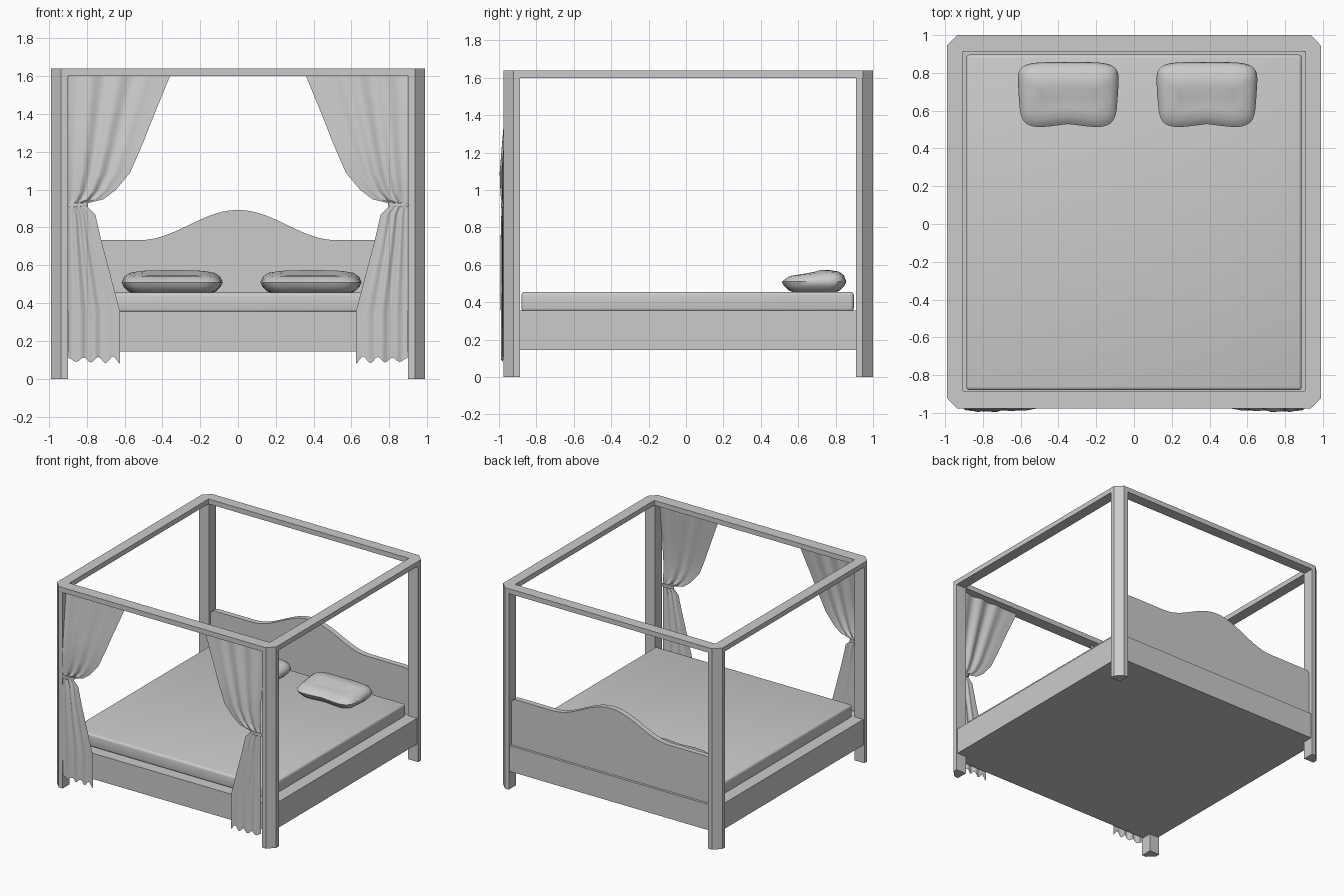
import bpy, bmesh, math

if "Cube" in bpy.data.objects:
    bpy.data.objects.remove(bpy.data.objects["Cube"])

YF, YB, XW = -0.977, 1.0, 0.99      # outer faces of the frame
YC = (YF + YB) / 2


def finish(name, bm, angle=None):
    bmesh.ops.recalc_face_normals(bm, faces=bm.faces)
    me = bpy.data.meshes.new(name)
    bm.to_mesh(me)
    bm.free()
    ob = bpy.data.objects.new(name, me)
    bpy.context.collection.objects.link(ob)
    if angle:
        bpy.ops.object.select_all(action='DESELECT')
        ob.select_set(True)
        bpy.context.view_layer.objects.active = ob
        bpy.ops.object.shade_smooth_by_angle(angle=math.radians(angle))
    return ob


def prism(name, pts, offset, bevel=0):
    """Extrude a closed outline of 3D points by an offset vector."""
    bm = bmesh.new()
    f = bm.faces.new([bm.verts.new(p) for p in pts])
    ext = bmesh.ops.extrude_face_region(bm, geom=[f])
    bmesh.ops.translate(bm, vec=offset, verts=[v for v in ext['geom'] if isinstance(v, bmesh.types.BMVert)])
    if bevel:
        bmesh.ops.bevel(bm, geom=bm.edges[:], offset=bevel, segments=3, profile=0.5, affect='EDGES')
    return finish(name, bm, 40 if bevel else None)


def octagon(inset, c, z):
    x, a, b = XW - inset, YF + inset, YB - inset
    return [(x, a + c, z), (x, b - c, z), (x - c, b, z), (-x + c, b, z),
            (-x, b - c, z), (-x, a + c, z), (-x + c, a, z), (x - c, a, z)]


# Four posts with chamfered outer corners
for sx, side in ((-1, "left"), (1, "right")):
    for sy, y0, end in ((-1, YF, "front"), (1, YB, "back")):
        outline = [(0.09, 0.09), (0.09, 0), (0.055, 0), (0, 0.055), (0, 0.09)]
        prism(f"{end}_{side}_post", [(sx * (XW - u), y0 - sy * v, 0) for u, v in outline], (0, 0, 1.6))

# Canopy frame: octagonal outside, rectangular opening
bm = bmesh.new()
inner_xy = [(0.905, -0.883), (0.905, 0.913), (-0.905, 0.913), (-0.905, -0.883)]
rings = []
for z in (1.6, 1.64):
    rings.append(([bm.verts.new(p) for p in octagon(0, 0.055, z)],
                  [bm.verts.new((x, y, z)) for x, y in inner_xy]))
for o, i in rings:
    for k in range(4):
        a, b = 2 * k, 2 * k + 1
        bm.faces.new((o[a], o[b], i[(k + 1) % 4], i[k]))
        bm.faces.new((o[b], o[(b + 1) % 8], i[(k + 1) % 4]))
for idx in (0, 1):
    lo, hi = rings[0][idx], rings[1][idx]
    n = len(lo)
    for k in range(n):
        bm.faces.new((lo[k], lo[(k + 1) % n], hi[(k + 1) % n], hi[k]))
finish("canopy_frame", bm)

# Bed base and mattress
prism("bed_base", octagon(0.01, 0.055, 0.145), (0, 0, 0.21))
prism("mattress", [(-0.888, -0.88, 0.35), (0.888, -0.88, 0.35), (0.888, 0.897, 0.35), (-0.888, 0.897, 0.35)],
      (0, 0, 0.106), bevel=0.018)

# Headboard with an arched crest
crest = [(-0.897, 0.35), (-0.897, 0.705), (-0.885, 0.725), (-0.86, 0.733)]
for k in range(-12, 13):
    x = 0.52 * k / 12
    crest.append((x, 0.733 + 0.08 * (1 + math.cos(math.pi * k / 12))))
crest += [(-x, z) for x, z in reversed(crest[:4])]
prism("headboard", [(x, 0.925, z) for x, z in crest], (0, 0.045, 0))


# Pillows: stacked rounded-rectangle rings
def pillow(name, cx):
    bm = bmesh.new()
    n, prev, rows = 48, None, []
    for d, z in ((0.055, 0.455), (0.035, 0.463), (0.01, 0.488), (0, 0.51), (0.012, 0.532),
                 (0.04, 0.552), (0.09, 0.56), (0.13, 0.562)):
        row = []
        for k in range(n):
            t = 2 * math.pi * k / n
            c, s = math.cos(t), math.sin(t)
            u = math.copysign(abs(c) ** 0.4, c)
            v = math.copysign(abs(s) ** 0.4, s)
            x = (0.275 - d) * u * (0.955 + 0.045 * v)
            y = 0.682 + (0.175 - d) * v
            if v < 0:
                y += 0.022 * -v * math.exp(-(x / 0.11) ** 2)
            tilt = 0.012 * v if z > 0.53 else 0
            row.append(bm.verts.new((cx + x, y, z + tilt)))
        rows.append(row)
    for lo, hi in zip(rows, rows[1:]):
        for k in range(n):
            bm.faces.new((lo[k], lo[(k + 1) % n], hi[(k + 1) % n], hi[k]))
    bm.faces.new(rows[0])
    bm.faces.new(rows[-1])
    finish(name, bm, 50)


pillow("left_pillow", -0.348)
pillow("right_pillow", 0.386)


# Curtains: rows of (height, inner edge, depth, fold size), tied back at the middle
rows = [(1.6, 0.36, -0.940, 0.010), (1.49, 0.405, -0.950, 0.010), (1.38, 0.45, -0.962, 0.011),
        (1.24, 0.505, -0.975, 0.010), (1.09, 0.57, -0.987, 0.010), (1.0, 0.645, -0.984, 0.009),
        (0.95, 0.71, -0.982, 0.007), (0.93, 0.79, -0.981, 0.004), (0.915, 0.80, -0.981, 0.004),
        (0.90, 0.785, -0.981, 0.005), (0.87, 0.755, -0.982, 0.006), (0.72, 0.72, -0.984, 0.008),
        (0.54, 0.672, -0.984, 0.008), (0.355, 0.624, -0.983, 0.008), (0.2, 0.624, -0.982, 0.008),
        (0.1, 0.624, -0.982, 0.008)]


def curtain(side, sx):
    bm = bmesh.new()
    n, grid = 28, []
    for z, xi, y, amp in rows:
        line = []
        for k in range(n + 1):
            t = k / n
            wave = math.sin(t * 3.5 * 2 * math.pi)
            x = 0.895 + (xi - 0.895) * t
            # upper cloth sags towards the tie, hem is ragged
            zz = z
            if 0.92 < z < 1.05:
                zz -= 0.03 * (1 - t) * (z - 0.92) / 0.13
            if z == 0.1:
                zz += 0.018 * math.sin(t * 3.5 * 2 * math.pi + 1.5) * (0.5 + t * 0.6)
            line.append(bm.verts.new((sx * x, y + amp * wave * math.sin(math.pi * min(1, t + 0.12)), zz)))
        grid.append(line)
    for a, b in zip(grid, grid[1:]):
        for k in range(n):
            bm.faces.new((a[k], a[k + 1], b[k + 1], b[k]))
    finish(f"{side}_curtain", bm, 60)
    # Tie band
    bm = bmesh.new()
    m = 20
    hoops = [[bm.verts.new((sx * 0.848 + r * 0.054 * math.cos(2 * math.pi * k / m),
                            -0.978 + r * 0.012 * math.sin(2 * math.pi * k / m), z)) for k in range(m)]
             for r, z in ((0.95, 0.908), (1, 0.914), (1, 0.924), (0.95, 0.93))]
    for a, b in zip(hoops, hoops[1:]):
        for k in range(m):
            bm.faces.new((a[k], a[(k + 1) % m], b[(k + 1) % m], b[k]))
    bm.faces.new(hoops[0])
    bm.faces.new(hoops[-1])
    finish(f"{side}_tie_band", bm, 40)


curtain("left", -1)
curtain("right", 1)
